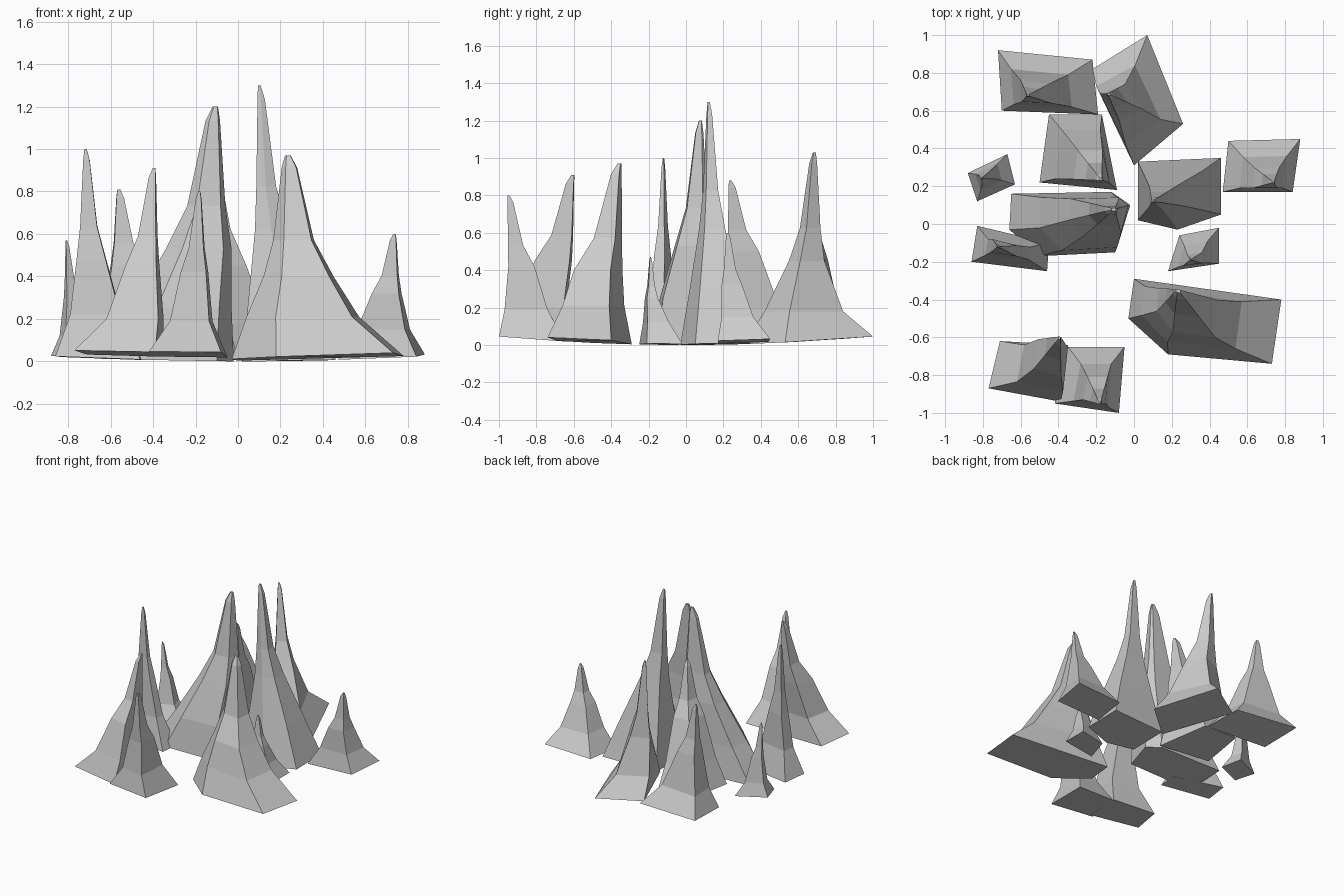
import bpy, bmesh


def ground(x, y):
    # bases tilt up slightly away from the middle
    return 0.03 * x * x + 0.045 * y * y


def spike(name, base, low, mid, tip):
    """Rock spire: base outline squeezed through rings (z, x0, x1, y0, y1) to a narrow tip."""
    xs, ys = [p[0] for p in base], [p[1] for p in base]
    bx, by = min(xs), min(ys)
    w, d = max(xs) - bx, max(ys) - by

    def ring(z, x0, x1, y0, y1):
        return [(x0 + (x - bx) / w * (x1 - x0), y0 + (y - by) / d * (y1 - y0), z)
                for x, y in base]

    def toward_tip(height, squeeze):
        return [(x + (tip[0] - x) * squeeze, y + (tip[1] - y) * squeeze,
                 z + (tip[2] - z) * height) for x, y, z in ring(*mid)]

    rings = [[(x, y, ground(x, y)) for x, y in base], ring(*low), ring(*mid),
             toward_tip(0.3, 0.42), toward_tip(0.9, 0.78), toward_tip(1.0, 0.92)]
    bm = bmesh.new()
    loops = [[bm.verts.new(p) for p in r] for r in rings]
    n = len(base)
    for a, b in zip(loops, loops[1:]):
        for i in range(n):
            j = (i + 1) % n
            bm.faces.new((a[i], a[j], b[j], b[i]))
    bm.faces.new(loops[0])
    bm.faces.new(loops[-1])
    bmesh.ops.recalc_face_normals(bm, faces=bm.faces)
    mesh = bpy.data.meshes.new(name)
    bm.to_mesh(mesh)
    bm.free()
    bpy.context.collection.objects.link(bpy.data.objects.new(name, mesh))


# Back row
spike("back_left_spire", [(-.72, .92), (-.22, .87), (-.19, .58), (-.70, .60)],
      (.18, -.65, -.33, .62, .82), (.45, -.60, -.44, .64, .76), (-.565, .68, .81))
spike("back_spire", [(.07, 1.0), (.26, .53), (0, .31), (-.22, .82)],
      (.18, -.20, .14, .42, .84), (.45, -.18, .04, .55, .74), (-.14, .69, 1.03))
spike("inner_back_spire", [(-.45, .58), (-.17, .58), (-.09, .18), (-.50, .22)],
      (.20, -.42, -.12, .21, .50), (.50, -.32, -.13, .22, .39), (-.17, .23, .88))

# Middle row
spike("small_left_spire", [(-.67, .37), (-.63, .21), (-.83, .12), (-.88, .27)],
      (.12, -.84, -.70, .18, .32), (.30, -.82, -.74, .21, .29), (-.81, .24, .57))
spike("left_spire", [(-.83, -.01), (-.45, -.10), (-.46, -.25), (-.86, -.20)],
      (.22, -.79, -.55, -.19, -.08), (.48, -.76, -.62, -.17, -.08), (-.72, -.12, 1.0))
spike("central_slab_spire",
      [(-.65, .16), (-.12, .17), (-.02, .10), (-.10, -.15), (-.50, -.17), (-.66, -.03)],
      (.25, -.50, -.03, -.14, .15), (.53, -.34, -.03, -.06, .14), (-.10, .08, 1.2))
spike("tallest_spire", [(.02, .33), (.46, .35), (.46, .05), (.23, -.03), (.02, .02)],
      (.30, .05, .36, .02, .28), (.62, .08, .24, .07, .21), (.095, .12, 1.3))
spike("right_spire", [(.50, .44), (.88, .45), (.84, .17), (.47, .17)],
      (.15, .56, .81, .19, .36), (.32, .63, .77, .19, .30), (.74, .22, .6))
spike("small_inner_spire", [(.24, -.06), (.45, -.02), (.45, -.21), (.18, -.25)],
      (.12, .23, .39, -.23, -.09), (.25, .26, .36, -.22, -.15), (.30, -.19, .47))

# Front row
spike("front_right_spire", [(0, -.29), (.78, -.40), (.73, -.74), (.18, -.69), (-.03, -.50)],
      (.21, .04, .57, -.66, -.33), (.40, .12, .45, -.60, -.34), (.23, -.345, .97))
spike("front_left_spire", [(-.71, -.62), (-.35, -.64), (-.39, -.94), (-.77, -.87)],
      (.20, -.62, -.35, -.89, -.64), (.45, -.53, -.37, -.81, -.61), (-.39, -.595, .91))
spike("front_spire", [(-.35, -.65), (-.05, -.65), (-.08, -1.0), (-.42, -.95)],
      (.19, -.32, -.12, -.97, -.74), (.42, -.27, -.14, -.95, -.81), (-.18, -.955, .8))
